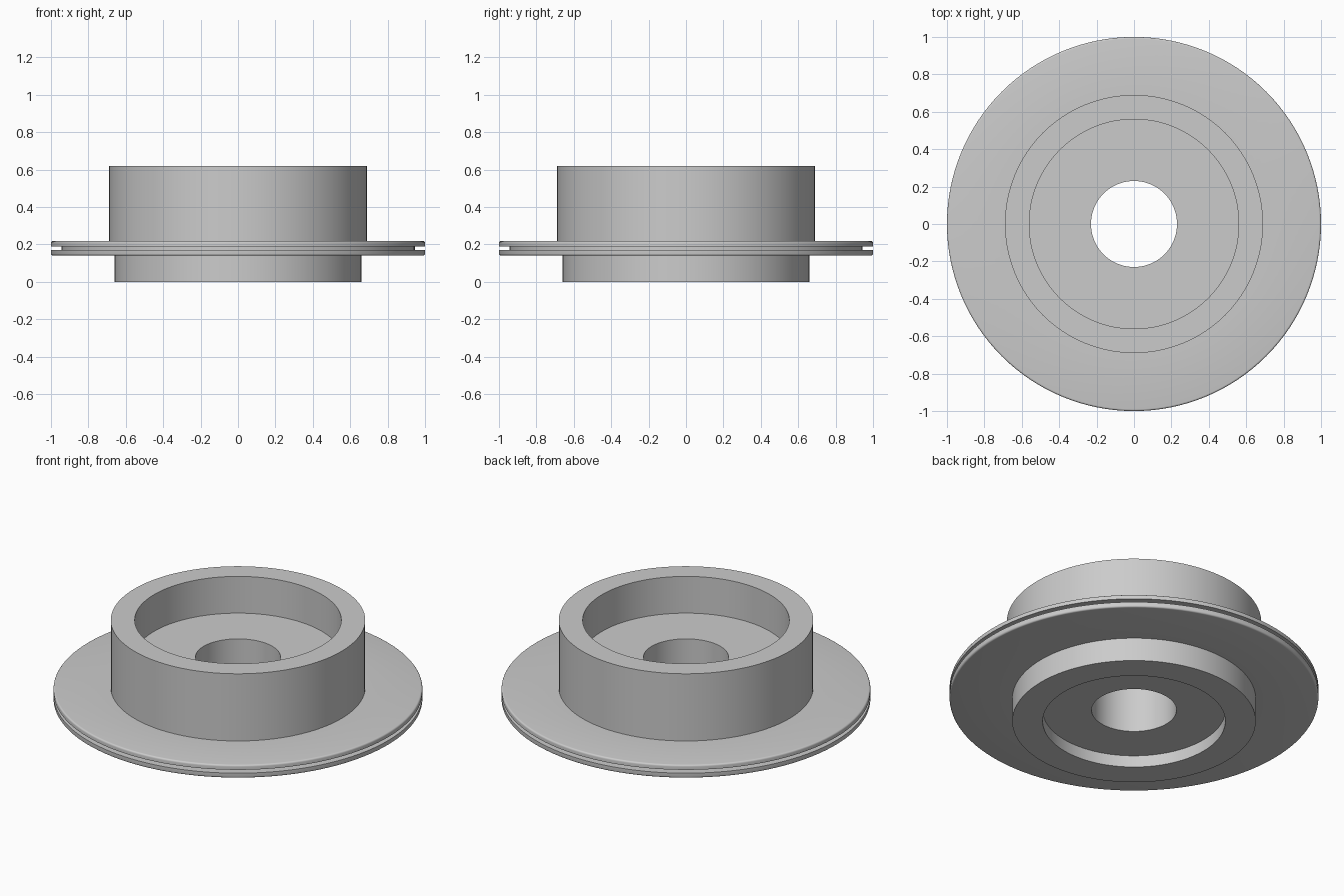
import bpy
import bmesh
from math import cos, sin, pi, radians
from mathutils import Matrix, Vector

cube = bpy.data.objects.get("Cube")
if cube:
    bpy.data.objects.remove(cube, do_unlink=True)

SEGMENTS = 128

# Plain grey metal
grey = bpy.data.materials.new("grey_metal")
grey.use_nodes = True
colour = (0.6, 0.6, 0.6, 1.0)
grey.diffuse_color = colour
grey.node_tree.nodes["Principled BSDF"].inputs["Base Color"].default_value = colour


def fillet(r, z, size, start):
    """Quarter-round points around a centre, going counterclockwise."""
    angles = [start + pi / 2 * i / 4 for i in range(5)]
    return [(r + size * cos(a), z + size * sin(a)) for a in angles]


def lathe(name, profile):
    """Revolve a closed (radius, height) profile around the z axis."""
    bm = bmesh.new()
    verts = [bm.verts.new((r, 0, z)) for r, z in profile]
    edges = [bm.edges.new((verts[i - 1], verts[i])) for i in range(len(verts))]
    bmesh.ops.spin(bm, geom=verts + edges, cent=(0, 0, 0), axis=(0, 0, 1),
                   angle=2 * pi, steps=SEGMENTS, use_merge=True)
    bmesh.ops.remove_doubles(bm, verts=bm.verts[:], dist=1e-5)
    bmesh.ops.recalc_face_normals(bm, faces=bm.faces[:])
    mesh = bpy.data.meshes.new(name)
    bm.to_mesh(mesh)
    bm.free()
    mesh.materials.append(grey)
    obj = bpy.data.objects.new(name, mesh)
    bpy.context.collection.objects.link(obj)
    bpy.ops.object.select_all(action="DESELECT")
    obj.select_set(True)
    bpy.context.view_layer.objects.active = obj
    bpy.ops.object.shade_smooth_by_angle(angle=radians(30))
    return obj


# Lower boss with a shallow recess
lower_boss = [(0.23, 0.07), (0.495, 0.07), (0.495, 0), (0.66, 0), (0.66, 0.14)]

# Wide flange with rounded rims and a groove around its edge
flange = (fillet(0.99, 0.15, 0.01, -pi / 2)
          + [(1, 0.17), (0.945, 0.17), (0.945, 0.19), (1, 0.19)]
          + fillet(0.99, 0.208, 0.01, 0))

# Upper cup with a deep recess and central bore
upper_cup = [(0.69, 0.218), (0.69, 0.62), (0.56, 0.62), (0.56, 0.40), (0.23, 0.40)]

lathe("flanged_hub", lower_boss + flange + upper_cup)
